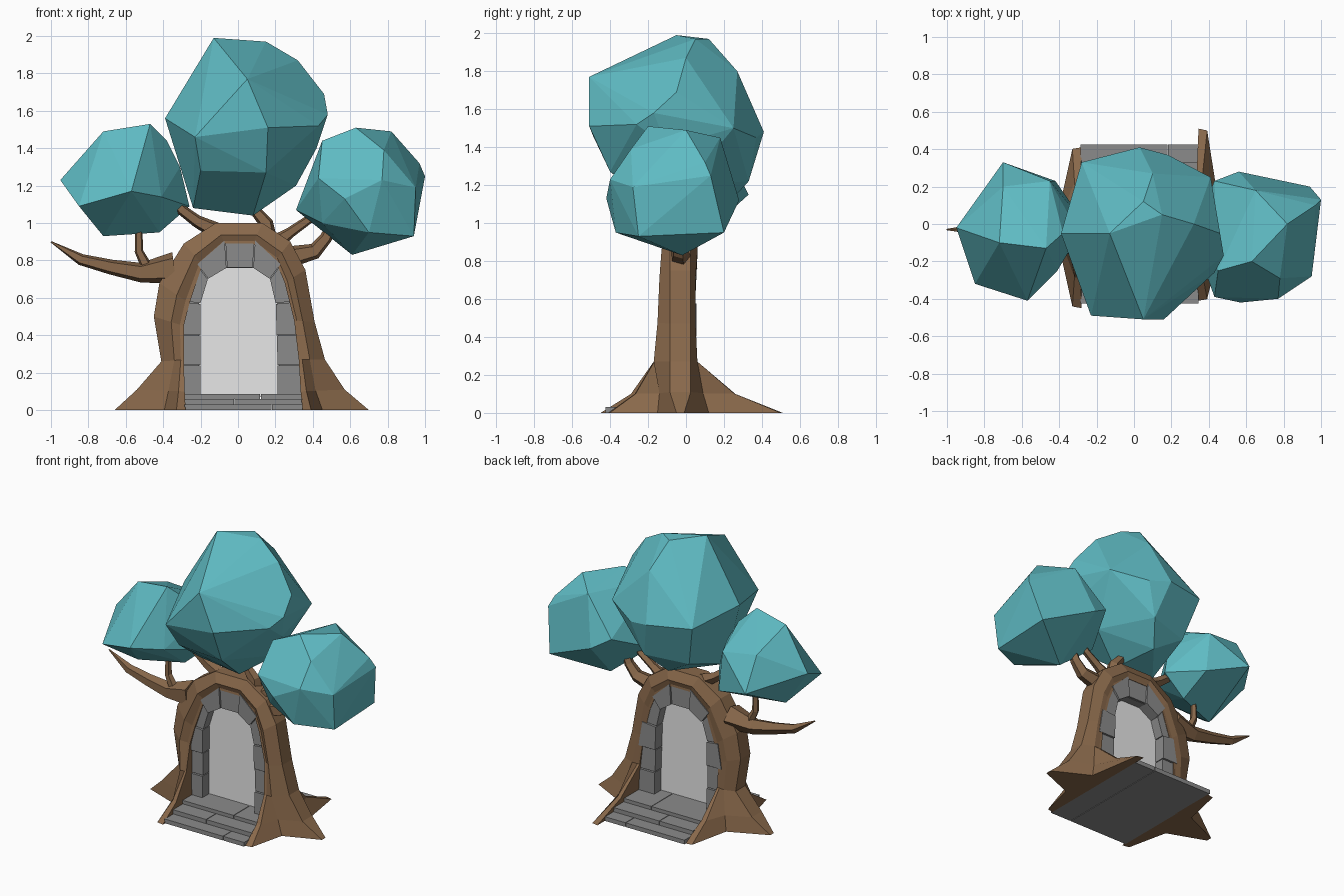
import bpy, bmesh, math
from mathutils import Vector


def material(name, rgb):
    m = bpy.data.materials.new(name)
    m.diffuse_color = (*rgb, 1)
    return m


LEAF = material("teal_leaves", (0.115, 0.50, 0.55))
BARK = material("brown_bark", (0.25, 0.14, 0.07))
STONE = material("grey_stone", (0.26, 0.26, 0.26))
PANEL = material("pale_grey", (0.80, 0.80, 0.80))


def finish(bm, name, mat):
    bmesh.ops.recalc_face_normals(bm, faces=bm.faces)
    me = bpy.data.meshes.new(name)
    bm.to_mesh(me)
    bm.free()
    me.materials.append(mat)
    ob = bpy.data.objects.new(name, me)
    bpy.context.collection.objects.link(ob)
    return ob


def hull(name, pts, mat):
    """Faceted convex lump from its corner points."""
    bm = bmesh.new()
    vs = [bm.verts.new(p) for p in pts]
    r = bmesh.ops.convex_hull(bm, input=vs)
    junk = {g for g in r["geom_interior"] + r["geom_unused"] if isinstance(g, bmesh.types.BMVert)}
    bmesh.ops.delete(bm, geom=list(junk), context='VERTS')
    bmesh.ops.dissolve_limit(bm, angle_limit=math.radians(6), verts=bm.verts, edges=bm.edges)
    return finish(bm, name, mat)


def loft(name, rings, mat):
    """Skin a row of equal-sized rings and cap both ends."""
    bm = bmesh.new()
    vr = [[bm.verts.new(p) for p in ring] for ring in rings]
    n = len(vr[0])
    for a, b in zip(vr, vr[1:]):
        for i in range(n):
            bm.faces.new((a[i], a[(i + 1) % n], b[(i + 1) % n], b[i]))
    bm.faces.new(vr[0])
    bm.faces.new(vr[-1])
    return finish(bm, name, mat)


def branch(name, path, sides=5):
    """Tapered limb; path rows are x, y, z, radius."""
    pts = [Vector(p[:3]) for p in path]
    rings = []
    for i, p in enumerate(pts):
        t = (pts[min(i + 1, len(pts) - 1)] - pts[max(i - 1, 0)]).normalized()
        u = Vector((0, 1, 0))
        v = t.cross(u).normalized()
        rings.append([p + path[i][3] * (math.cos(k * math.tau / sides) * u + math.sin(k * math.tau / sides) * v)
                      for k in range(sides)])
    loft(name, rings, BARK)


def prism(name, outline, y0, y1, mat):
    """Outline in x,z pushed through from y0 to y1."""
    loft(name, [[(x, y, z) for x, z in outline] for y in (y0, y1)], mat)


# Trunk arch: inner x,z, outer x,z, inner edge front/back y, middle front/back y, middle position
sections = [
    (-.28, 0, -.66, 0, -.45, .41, -.15, .11, .30),
    (-.285, .10, -.54, .11, -.29, .23, -.14, .09, .34),
    (-.29, .27, -.41, .26, -.17, .06, -.17, .06, .42),
    (-.29, .45, -.45, .50, -.13, .05, -.15, .05, .42),
    (-.26, .57, -.42, .68, -.12, .05, -.14, .05, .42),
    (-.19, .78, -.29, .89, -.11, .05, -.13, .06, .42),
    (-.07, .89, -.12, 1.0, -.11, .05, -.12, .06, .42),
    (.08, .89, .13, 1.0, -.11, .05, -.12, .06, .42),
    (.20, .80, .28, .90, -.11, .05, -.13, .06, .42),
    (.25, .68, .36, .75, -.12, .05, -.14, .05, .42),
    (.30, .48, .41, .47, -.13, .05, -.15, .05, .42),
    (.325, .27, .465, .27, -.17, .06, -.17, .06, .42),
    (.335, .10, .57, .11, -.27, .26, -.14, .09, .34),
    (.345, 0, .70, 0, -.41, .51, -.15, .12, .30),
]
rings = []
for ix, iz, ox, oz, yf, yb, mf, mb, m in sections:
    mx, mz = ix + m * (ox - ix), iz + m * (oz - iz)
    tx, tz = ix + .13 * (ox - ix), iz + .13 * (oz - iz)
    w = .02 if oz < .05 else .055
    rings.append([(ix, yf, iz), (tx, yf * .98, tz), (mx, mf, mz), (ox, -.03 - w, oz),
                  (ox, -.03 + w, oz), (mx, mb, mz), (tx, yb * .98, tz), (ix, yb, iz)])
loft("trunk", rings, BARK)

# Branches
branch("long_left_branch", [(-.34, -.03, .76, .09), (-.52, -.03, .735, .055), (-.68, -.03, .765, .042),
                            (-.84, -.03, .805, .032), (-1.0, -.03, .90, .004)])
branch("left_twig", [(-.47, -.03, .73, .035), (-.53, -.03, .85, .024), (-.53, -.03, .98, .02)])
branch("upper_left_branch", [(-.10, -.03, .95, .05), (-.22, -.03, 1.01, .035), (-.30, -.03, 1.07, .03), (-.36, -.03, 1.14, .02)])
branch("top_branch", [(.16, -.03, .92, .05), (.15, -.03, 1.0, .04), (.09, -.03, 1.07, .03), (.07, -.03, 1.14, .025)])
branch("upper_right_branch", [(.18, -.03, .88, .05), (.28, -.03, .95, .03), (.38, -.03, 1.02, .025), (.44, -.03, 1.10, .02)])
branch("lower_right_branch", [(.28, -.03, .82, .06), (.41, -.03, .85, .045), (.47, -.03, .92, .035), (.52, -.03, 1.03, .025)])

# Stone arch blocks around the doorway, with a recessed lining showing in the joints
inner = [(-.20, .07), (-.20, .24), (-.20, .40), (-.20, .57), (-.16, .70), (-.06, .76),
         (.08, .76), (.17, .70), (.20, .57), (.205, .40), (.21, .24), (.21, .07)]
outer = [(-.31, .07), (-.32, .24), (-.32, .40), (-.29, .58), (-.22, .78), (-.07, .91),
         (.09, .91), (.23, .78), (.31, .58), (.34, .40), (.35, .24), (.36, .07)]
for i in range(len(inner) - 1):
    quad = [Vector(p) for p in (inner[i], inner[i + 1], outer[i + 1], outer[i])]
    c = sum(quad, Vector((0, 0))) / 4
    inset = .008 * (i % 2)
    prism(f"arch_stone_{i + 1}", [c + (p - c) * .97 for p in quad], -.115 + inset, .055 - inset, STONE)
lining = [(a[0] * 1.04, o[0], a[1], o[1]) for a, o in zip(inner, outer)]
loft("arch_lining", [[(a, -.095, az), (o, -.095, oz), (o, .035, oz), (a, .035, az)]
                     for a, o, az, oz in lining], STONE)

# Pale panel filling the doorway
prism("door_panel", [(x * 1.04, z) for x, z in inner], -.037, -.023, PANEL)

# Stepped slabs, the same at front and back: x ends and seam, y reach, z levels
for k, (x0, xs, x1, y, z0, z1) in enumerate([(-.285, .18, .345, .425, 0, .03),
                                            (-.285, -.02, .345, .33, .03, .06),
                                            (-.285, .12, .345, .22, .06, .085)]):
    for j, (a, b) in enumerate(((x0, xs - .002), (xs + .002, x1))):
        prism(f"step_{k + 1}_slab_{j + 1}", [(a, z0), (b, z0), (b, z1), (a, z1)], -y, y, STONE)

# Foliage clumps
hull("left_foliage", [
    (-.95, -.02, 1.23), (-.72, -.10, 1.49), (-.47, -.13, 1.53), (-.70, .20, 1.38), (-.57, -.41, 1.17),
    (-.85, -.32, 1.09), (-.41, -.25, 1.14), (-.70, .33, 1.15), (-.45, .23, 1.35), (-.42, .23, 1.06),
    (-.26, 0, 1.09), (-.72, -.10, .93), (-.42, 0, .95), (-.31, -.02, 1.30), (-.38, -.05, 1.44)], LEAF)
hull("right_foliage", [
    (.31, -.05, 1.07), (.45, -.25, 1.44), (.63, -.2, 1.51), (.82, 0, 1.49), (.97, .1, 1.32), (1.0, .13, 1.25),
    (.94, -.25, .93), (.61, -.02, .83), (.70, -.37, .95), (.43, -.39, 1.24), (.77, -.40, 1.23), (.57, -.42, 1.13),
    (.78, -.29, 1.39), (.95, -.28, 1.19), (.56, .28, 1.12), (.94, .20, .95), (.43, .23, 1.2), (.65, .18, 1.45),
    (.45, -.28, 1.0)], LEAF)
hull("centre_foliage", [
    (-.39, -.05, 1.56), (-.13, -.05, 1.99), (.15, .05, 1.97), (.05, -.51, 1.77), (-.23, -.49, 1.46),
    (.16, -.51, 1.51), (-.28, .33, 1.5), (.03, .41, 1.48), (.18, .37, 1.45), (.41, .25, 1.5),
    (-.24, -.10, 1.08), (.08, -.10, 1.04), (.10, .33, 1.22), (-.20, .25, 1.2), (.31, .0, 1.2), (0, .2, 1.08),
    (-.2, -.38, 1.28), (.15, -.40, 1.27), (.32, .0, 1.87), (.46, -.05, 1.69), (.48, -.17, 1.58),
    (.43, -.26, 1.52), (.42, -.10, 1.40), (.05, .12, 1.97), (.10, .27, 1.80)], LEAF)
